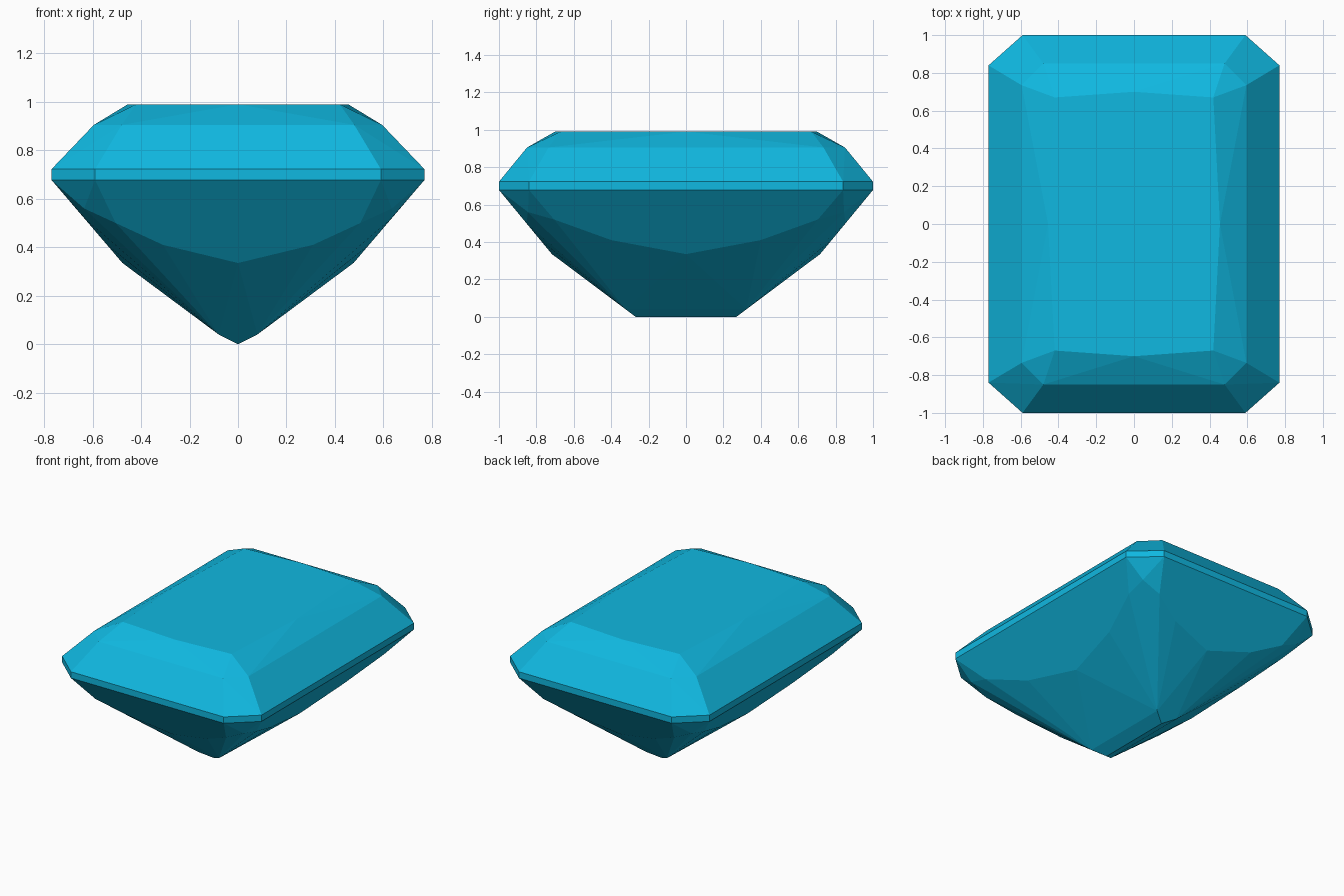
import bpy, bmesh, math

if "Cube" in bpy.data.objects:
    bpy.data.objects.remove(bpy.data.objects["Cube"])

# One quadrant of the gem; mirrored in x and y, then wrapped in a hull
quadrant = [
    # table
    (0.0, 0.70, 0.99), (0.42, 0.67, 0.99), (0.455, 0.0, 0.99),
    # crown break
    (0.48, 0.85, 0.905), (0.595, 0.735, 0.905),
    # girdle, upper and lower rim
    (0.59, 1.0, 0.722), (0.77, 0.84, 0.722),
    (0.59, 1.0, 0.678), (0.77, 0.84, 0.678),
    # pavilion corner tip
    (0.635, 0.845, 0.56),
    # lower edge of the end facet
    (0.505, 0.853, 0.50), (0.31, 0.779, 0.41), (0.0, 0.717, 0.335),
    # lower edge of the side facet
    (0.634, 0.705, 0.52), (0.541, 0.40, 0.41), (0.477, 0.0, 0.335),
    # keel
    (0.08, 0.323, 0.04), (0.0, 0.27, 0.0),
]
points = {(sx * x + 0.0, sy * y + 0.0, z)
          for x, y, z in quadrant for sx in (1, -1) for sy in (1, -1)}

bm = bmesh.new()
for p in sorted(points):
    bm.verts.new(p)
bmesh.ops.convex_hull(bm, input=bm.verts[:])

# Merge triangles that lie in one flat facet
bmesh.ops.dissolve_limit(bm, angle_limit=math.radians(1.0),
                         verts=bm.verts[:], edges=bm.edges[:])
bmesh.ops.recalc_face_normals(bm, faces=bm.faces[:])

mesh = bpy.data.meshes.new("cut_gem")
bm.to_mesh(mesh)
bm.free()
gem = bpy.data.objects.new("cut_gem", mesh)
bpy.context.collection.objects.link(gem)

# Blue gemstone colour
mat = bpy.data.materials.new("blue_gem")
mat.diffuse_color = (0.005, 0.48, 0.75, 1.0)
mat.use_nodes = True
mat.node_tree.nodes["Principled BSDF"].inputs["Base Color"].default_value = mat.diffuse_color
mesh.materials.append(mat)
